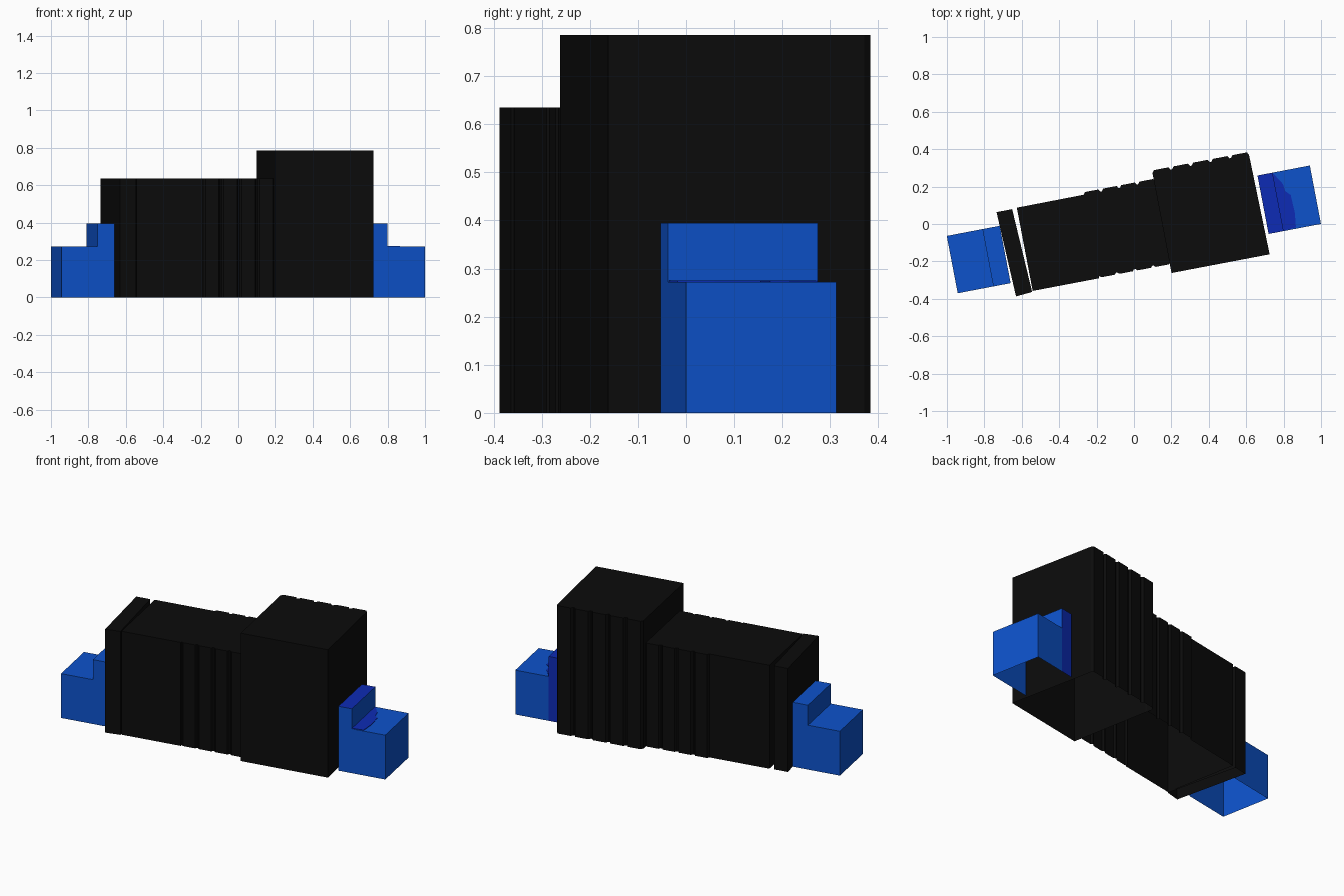
import bpy, bmesh
from math import radians
from mathutils import Matrix

cube = bpy.data.objects.get("Cube")
if cube:
    bpy.data.objects.remove(cube)

TURN = Matrix.Rotation(radians(10.8), 4, 'Z')


def material(name, rgb):
    m = bpy.data.materials.new(name)
    m.use_nodes = True
    m.diffuse_color = (*rgb, 1)
    bsdf = next(n for n in m.node_tree.nodes if n.type == 'BSDF_PRINCIPLED')
    bsdf.inputs["Base Color"].default_value = (*rgb, 1)
    return m


BLACK = material("black", (0.0035, 0.0035, 0.0035))
BLUE = material("bright blue", (0.004, 0.085, 0.6))
DEEP = material("deep blue", (0.004, 0.024, 0.46))


def finish(name, bm, mats):
    """Turn the part into the diagonal layout and link it."""
    bmesh.ops.recalc_face_normals(bm, faces=bm.faces)
    bm.transform(TURN)
    mesh = bpy.data.meshes.new(name)
    bm.to_mesh(mesh)
    bm.free()
    for m in mats:
        mesh.materials.append(m)
    ob = bpy.data.objects.new(name, mesh)
    bpy.context.scene.collection.objects.link(ob)
    return ob


def shell(name, outline, z0, z1, mat):
    """Upright prism with an open underside."""
    bm = bmesh.new()
    low = [bm.verts.new((u, v, z0)) for u, v in outline]
    high = [bm.verts.new((u, v, z1)) for u, v in outline]
    n = len(outline)
    for i in range(n):
        j = (i + 1) % n
        bm.faces.new((low[i], low[j], high[j], high[i]))
    bm.faces.new(high)
    return finish(name, bm, [mat])


def ridges(u0, u1, crest, groove, count):
    """Corrugated wall line from u0 to u1."""
    step = (u1 - u0) / count
    pts = []
    for i in range(count):
        a = u0 + i * step
        pts += [(a, groove), (a + step * 0.1, crest),
                (a + step * 0.84, crest), (a + step * 0.92, groove)]
    return pts


def stepped_box(name, inner, step, outer, v0, v1, mats, painted):
    """Low box with a raised strip against the building, open below and inside."""
    low, tall = 0.272, 0.395
    bm = bmesh.new()
    prof = [(inner, 0), (inner, tall), (step, tall), (step, low),
            (outer, low), (outer, 0), (step, 0)]
    a = [bm.verts.new((u, v0, z)) for u, z in prof]
    b = [bm.verts.new((u, v1, z)) for u, z in prof]
    for i in range(1, 5):
        f = bm.faces.new((a[i], a[i + 1], b[i + 1], b[i]))
        f.material_index = int(painted and i == 1)
    for side in (a, b):
        f = bm.faces.new((side[0], side[1], side[2], side[3], side[6]))
        f.material_index = int(painted and side is b)
        bm.faces.new((side[3], side[4], side[5], side[6]))
    return finish(name, bm, mats)


# Main hall: plain near its end, corrugated beside the tower
hall = [(-0.599, 0.203), (-0.599, -0.25), (-0.238, -0.25)]
hall += ridges(-0.235, 0.16, -0.247, -0.238, 4)
hall += list(reversed(ridges(-0.235, 0.16, 0.217, 0.204, 4)))
shell("main_hall", hall, 0, 0.635, BLACK)

# Tower: flat front, ribbed back
tower = [(0.148, -0.295), (0.682, -0.295)]
tower += list(reversed(ridges(0.148, 0.682, 0.263, 0.249, 5)))
shell("tower", tower, 0, 0.785, BLACK)

# Slightly skewed end slab
shell("end_slab", [(-0.71, 0.2), (-0.692, -0.262), (-0.603, -0.255),
                   (-0.625, 0.2)], 0, 0.635, BLACK)

# Blue annexes at both ends
stepped_box("left_annex", 0.697, 0.779, 0.982, -0.187, 0.131, [BLUE, DEEP], True)
stepped_box("right_annex", -0.707, -0.801, -0.995, -0.187, 0.125, [BLUE], False)

# Irregular painted patch on the low roof
patch = [(0.779, 0.131), (0.779, -0.185), (0.847, -0.18), (0.856, -0.103),
         (0.852, -0.005), (0.828, 0.02), (0.822, 0.061)]
shell("roof_patch", patch, 0.272, 0.275, DEEP)
